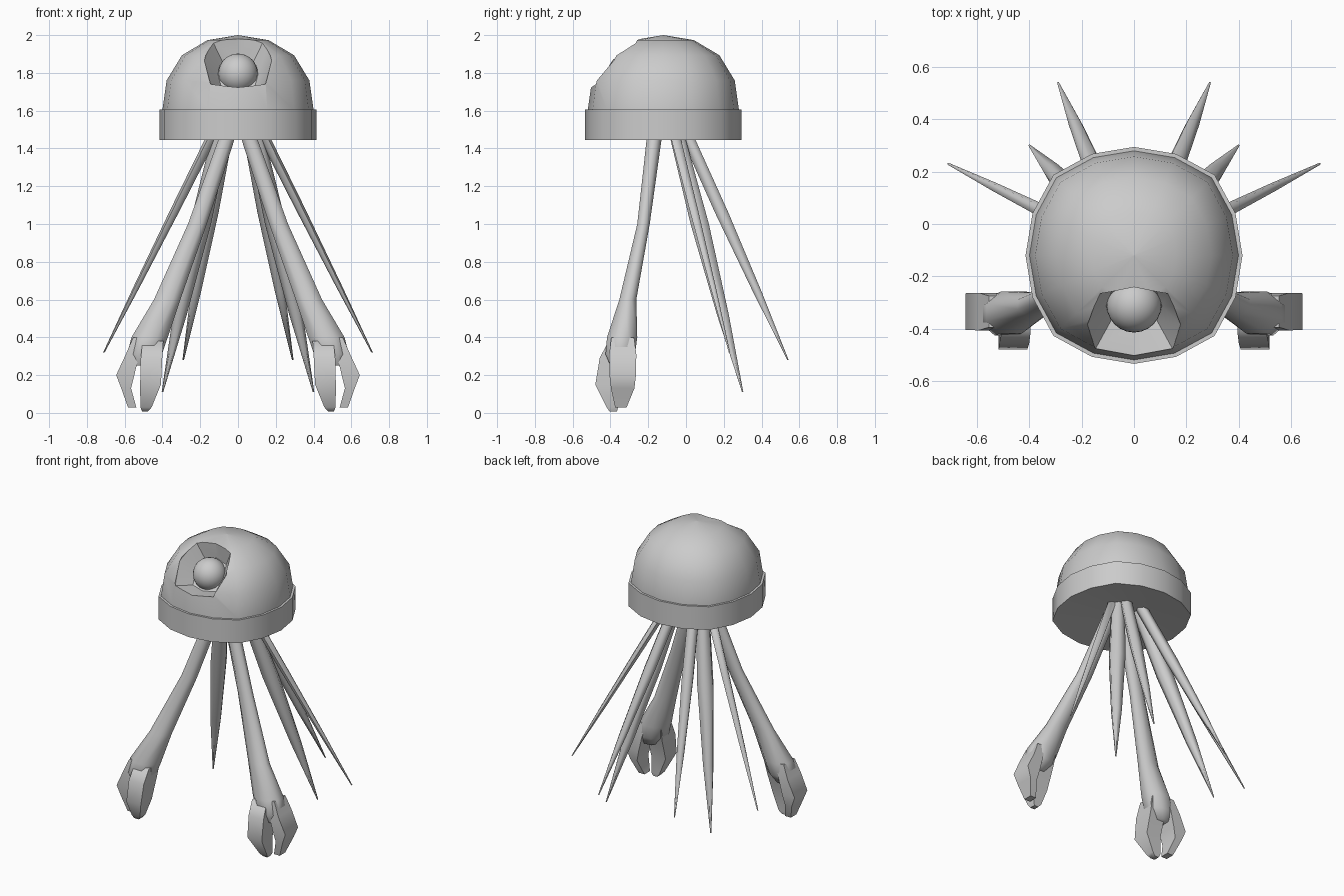
import bpy, bmesh, math
from mathutils import Vector

if "Cube" in bpy.data.objects:
    bpy.data.objects.remove(bpy.data.objects["Cube"])


def smooth(ob, angle):
    bpy.ops.object.select_all(action='DESELECT')
    bpy.context.view_layer.objects.active = ob
    ob.select_set(True)
    bpy.ops.object.shade_smooth_by_angle(angle=math.radians(angle))


def finish(name, bm, angle=40):
    bmesh.ops.recalc_face_normals(bm, faces=bm.faces)
    me = bpy.data.meshes.new(name)
    bm.to_mesh(me)
    bm.free()
    ob = bpy.data.objects.new(name, me)
    bpy.context.collection.objects.link(ob)
    if angle:
        smooth(ob, angle)
    return ob


def skin(bm, loops, cyclic=False):
    """Bridge successive vertex loops, capping the ends unless cyclic."""
    rings = [[bm.verts.new(p) for p in loop] for loop in loops]
    n = len(rings[0])
    pairs = list(zip(rings, rings[1:])) + ([(rings[-1], rings[0])] if cyclic else [])
    for a, b in pairs:
        for i in range(n):
            j = (i + 1) % n
            bm.faces.new((a[i], a[j], b[j], b[i]))
    if not cyclic:
        bm.faces.new(rings[0])
        bm.faces.new(rings[-1])


def section(x, y, z, rx, ry, n, phase=0.0, bulge=0.0):
    pts = []
    for i in range(n):
        a = phase + 2 * math.pi * i / n
        k = 1 + bulge * math.sin(2 * a) ** 4      # push the diagonals outward
        pts.append((x + k * rx * math.cos(a), y + k * ry * math.sin(a), z))
    return pts


def loft(name, rows, n, side=1, boxy=False, angle=65, bulge=0.0):
    """Rows of (x, y, z, half width, half depth); side mirrors across x."""
    k = 1 / math.cos(math.pi / n) if boxy else 1
    ph = math.pi / n if boxy else 0
    bm = bmesh.new()
    skin(bm, [[(side * p[0], p[1], p[2]) for p in section(x, y, z, a * k, b * k, n, ph, bulge)]
              for x, y, z, a, b in rows])
    return finish(name, bm, angle)


CY = -0.12
BULGE = 0.05

# Domed head with a slightly hollow underside
profile = [(0.001, 1.485), (0.40, 1.447), (0.40, 1.605), (0.378, 1.76),
           (0.297, 1.893), (0.163, 1.973), (0.001, 2.0)]
dome = loft("dome_head", [(0, CY, z, r, r) for r, z in profile], 16, bulge=BULGE)

# Raised band around the rim
bm = bmesh.new()
skin(bm, [section(0, CY, z, r, r, 16, 0, BULGE) for r, z in
          [(0.385, 1.449), (0.415, 1.445), (0.415, 1.605), (0.385, 1.605)]], cyclic=True)
finish("rim_band", bm)

# Eye socket: a shallow bowl cut into the front of the dome
half = [(0.135, -0.265, 1.965), (0.178, -0.38, 1.86), (0.145, -0.47, 1.735)]
outline = ([(0, -0.24, 1.995)] + half + [(0, -0.505, 1.72)]
           + [(-x, y, z) for x, y, z in reversed(half)])
outline = [Vector(p) for p in outline]
mid = sum(outline, Vector()) / len(outline)
axis = Vector((0, -0.7, 0.71))
bm = bmesh.new()
skin(bm, [[mid + (p - mid) * 1.12 + axis * 0.12 for p in outline],
          [p + axis * 0.005 for p in outline],
          [mid + (p - mid) * 0.6 - axis * 0.09 for p in outline]])
cutter = finish("socket_cutter", bm, 0)
cutter.hide_render = True
mod = dome.modifiers.new("socket", 'BOOLEAN')
mod.operation = 'DIFFERENCE'
mod.solver = 'EXACT'
mod.object = cutter
bpy.context.view_layer.objects.active = dome
with bpy.context.temp_override(object=dome, active_object=dome):
    bpy.ops.object.modifier_apply(modifier=mod.name)
bpy.data.objects.remove(cutter)
smooth(dome, 35)

# Eyeball
bpy.ops.mesh.primitive_uv_sphere_add(segments=24, ring_count=16, radius=0.105,
                                     location=(0, -0.31, 1.797))
bpy.context.object.name = "eyeball"
bpy.ops.object.shade_smooth()

# Tapering tentacles: base, tip, base radius, middle radius
tentacles = [
    ("side_tentacle", (0.13, -0.06, 1.48), (0.71, 0.23, 0.32), 0.03, 0.026),
    ("rear_tentacle", (0.065, 0.00, 1.48), (0.29, 0.54, 0.28), 0.04, 0.041),
    ("middle_tentacle", (0.09, -0.05, 1.48), (0.40, 0.30, 0.11), 0.046, 0.056),
]
# Arm that flares into a hand, with a two-finger claw at the end
arm = [(0.05, -0.165, 1.48, 0.042, 0.04), (0.215, -0.225, 1.0, 0.05, 0.033),
       (0.375, -0.308, 0.6, 0.07, 0.045), (0.468, -0.338, 0.4, 0.096, 0.08),
       (0.495, -0.348, 0.31, 0.092, 0.078), (0.51, -0.35, 0.25, 0.05, 0.05)]
inner_finger = [(0.45, -0.35, 0.38, 0.055, 0.06), (0.458, -0.385, 0.29, 0.057, 0.072),
                (0.463, -0.42, 0.15, 0.055, 0.06), (0.487, -0.39, 0.03, 0.03, 0.03),
                (0.492, -0.385, 0.008, 0.016, 0.02)]
outer_finger = [(0.525, -0.335, 0.40, 0.03, 0.06), (0.558, -0.335, 0.31, 0.036, 0.072),
                (0.597, -0.335, 0.2, 0.048, 0.07), (0.592, -0.335, 0.13, 0.026, 0.062),
                (0.56, -0.345, 0.028, 0.022, 0.03)]

for side, tag in ((1, "right"), (-1, "left")):
    for name, base, tip, r0, r1 in tentacles:
        b, t = Vector(base), Vector(tip)
        rows = [(*b.lerp(t, f), r, r) for f, r in
                ((0, r0), (0.35, r1), (0.7, r1 * 0.65), (1, 0.004))]
        loft(f"{name}_{tag}", rows, 6, side)
    loft(f"arm_{tag}", arm, 8, side, boxy=True)
    loft(f"inner_finger_{tag}", inner_finger, 4, side, boxy=True)
    loft(f"outer_finger_{tag}", outer_finger, 4, side, boxy=True)
